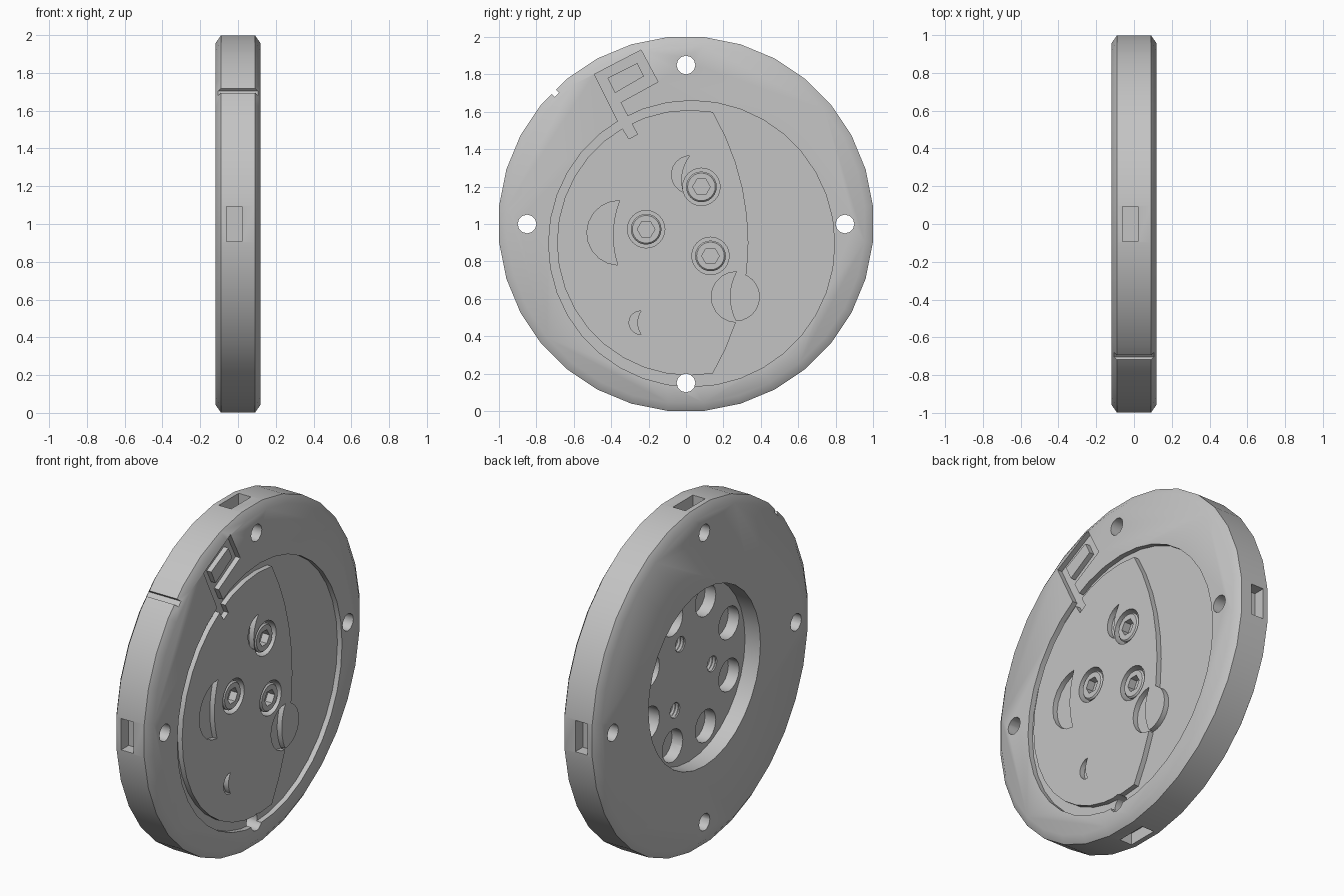
import bpy, bmesh
from math import sin, cos, pi, radians, hypot, asin, atan2

if "Cube" in bpy.data.objects:
    bpy.data.objects.remove(bpy.data.objects["Cube"])

FACE = 0.12     # half thickness of the disc
FLOOR = 0.09    # floor of the shallow grooves
MID = 1.0       # height of the disc axis

grey = bpy.data.materials.new("plain grey")
grey.use_nodes = True
grey.diffuse_color = (0.55, 0.55, 0.55, 1)
grey.node_tree.nodes["Principled BSDF"].inputs["Base Color"].default_value = grey.diffuse_color


def make(name, loops):
    """Skin a stack of equal outlines, each a list of (x, y, z), and cap both ends."""
    bm = bmesh.new()
    rings = [[bm.verts.new(p) for p in loop] for loop in loops]
    n = len(rings[0])
    for a, b in zip(rings, rings[1:]):
        for i in range(n):
            j = (i + 1) % n
            bm.faces.new((a[i], a[j], b[j], b[i]))
    bm.faces.new(rings[0])
    bm.faces.new(rings[-1])
    bmesh.ops.recalc_face_normals(bm, faces=bm.faces)
    mesh = bpy.data.meshes.new(name)
    bm.to_mesh(mesh)
    bm.free()
    obj = bpy.data.objects.new(name, mesh)
    bpy.context.collection.objects.link(obj)
    return obj


def circle(y, z, r, n, phase=0.0):
    return [(y + r * cos(2 * pi * (i + phase) / n), z + r * sin(2 * pi * (i + phase) / n))
            for i in range(n)]


def prism(name, outline, x0, x1):
    return make(name, [[(x, y, z) for y, z in outline] for x in (x0, x1)])


def turned(name, profile, y=0, z=MID, n=24, phase=0.0):
    """Turned part along x from (x, radius) pairs."""
    return make(name, [[(x, *p) for p in circle(y, z, r, n, phase)] for x, r in profile])


def cut(obj, cutter):
    mod = obj.modifiers.new("cut", 'BOOLEAN')
    mod.operation, mod.solver, mod.object = 'DIFFERENCE', 'EXACT', cutter
    bpy.context.view_layer.objects.active = obj
    bpy.ops.object.modifier_apply(modifier=mod.name)
    bpy.data.objects.remove(cutter)


def finish(obj):
    obj.data.materials.clear()
    obj.data.materials.append(grey)
    bpy.ops.object.select_all(action='DESELECT')
    obj.select_set(True)
    bpy.context.view_layer.objects.active = obj
    bpy.ops.object.shade_smooth_by_angle(angle=radians(35))


def arc(p, q, sag, n=10):
    """Points from p to q on an arc that bulges sag to the right of the way p to q."""
    dy, dz = q[0] - p[0], q[1] - p[1]
    half = hypot(dy, dz) / 2
    r = (half * half + sag * sag) / (2 * sag)
    uy, uz = dz / (2 * half), -dy / (2 * half)
    cy = (p[0] + q[0]) / 2 - uy * (r - sag)
    cz = (p[1] + q[1]) / 2 - uz * (r - sag)
    a0 = atan2(p[1] - cz, p[0] - cy)
    sweep = 2 * atan2(half, r - sag)
    return [(cy + r * cos(a0 + sweep * i / n), cz + r * sin(a0 + sweep * i / n))
            for i in range(n + 1)]


# Chamfered disc
body = turned("disc_body", [(-FACE, 0.96), (-0.09, 1.004), (0.09, 1.004), (FACE, 0.96)],
              n=32, phase=0.5)

# Crescent groove around a raised inner field with a round bulge
groove = prism("groove_cutter", circle(0.03, 0.895, 0.765, 36), FLOOR, 0.15)
left_side = [(0.02 + 0.71 * cos(radians(a)), 0.9 + 0.71 * sin(radians(a)))
             for a in range(80, 281, 10)]
right_side = arc(left_side[-1], left_side[0], 0.19)
cut(groove, prism("field_cutter", left_side + right_side[1:-1], 0, 0.2))
cut(groove, prism("bulge_cutter", circle(0.265, 0.61, 0.13, 24), -0.02, 0.22))
cut(body, groove)

# Square frame groove with its short stem
frame = prism("frame_cutter", [(-0.49, 1.80), (-0.24, 1.93), (-0.15, 1.76), (-0.35, 1.65),
                               (-0.26, 1.48), (-0.305, 1.455), (-0.37, 1.56)], FLOOR, 0.15)
cut(frame, prism("frame_island", [(-0.42, 1.78), (-0.26, 1.86), (-0.225, 1.79),
                                  (-0.38, 1.70)], 0, 0.2))
cut(body, frame)

# Small crescent pockets: upper tip, lower tip, outer and inner bulge
for top, low, outer, inner in [((-0.355, 1.125), (-0.365, 0.78), 0.17, 0.03),
                               ((0.02, 1.365), (-0.015, 1.17), 0.08, 0.025),
                               ((0.27, 0.745), (0.27, 0.475), 0.135, 0.035),
                               ((-0.24, 0.535), (-0.24, 0.41), 0.065, 0.02)]:
    outline = arc(top, low, outer) + arc(top, low, inner)[-2:0:-1]
    cut(body, prism("pocket_cutter", outline, FLOOR, 0.15))

# Round recess in the back with a ring of eight blind holes
cut(body, turned("recess_cutter", [(-0.2, 0.52), (-0.02, 0.52)], n=32))
for y, z in circle(0, MID, 0.4, 8, 0.5):
    cut(body, turned("blind_hole_cutter", [(-0.06, 0.095), (0.05, 0.095)], y, z, 16))

# Through holes and rim slots on the four sides
for y, z in circle(0, MID, 0.85, 4):
    cut(body, turned("through_hole_cutter", [(-0.2, 0.05), (0.2, 0.05)], y, z, 12))
for y, z in circle(0, MID, 1.0, 4):
    hy, hz = (0.07, 0.092) if abs(y) > 0.5 else (0.092, 0.07)
    cut(body, prism("slot_cutter", [(y - hy, z - hz), (y + hy, z - hz),
                                    (y + hy, z + hz), (y - hy, z + hz)], -0.06, 0.02))

# Small notch across the rim
notch_y, notch_z = circle(0, MID, 0.994, 8)[3]
cut(body, turned("notch_cutter", [(-0.2, 0.024), (0.2, 0.024)], notch_y, notch_z, 4))

# Three socket screws in counterbored, threaded holes
for k, (y, z) in enumerate(circle(0, MID, 0.215, 3, 67.5 / 120)):
    cut(body, turned("counterbore_cutter", [(0.055, 0.1), (0.15, 0.1)], y, z))
    thread = [(-0.035 + 0.01 * i, 0.05 if i % 2 else 0.041) for i in range(11)]
    cut(body, turned("thread_cutter", thread, y, z, 16))
    screw = turned(f"socket_screw_{k + 1}",
                   [(0.03, 0.036), (0.056, 0.036), (0.056, 0.082), (0.106, 0.082),
                    (0.114, 0.074)], y, z)
    cut(screw, turned("socket_cutter", [(0.07, 0.047), (0.15, 0.047)], y, z, 6))
    finish(screw)

finish(body)
